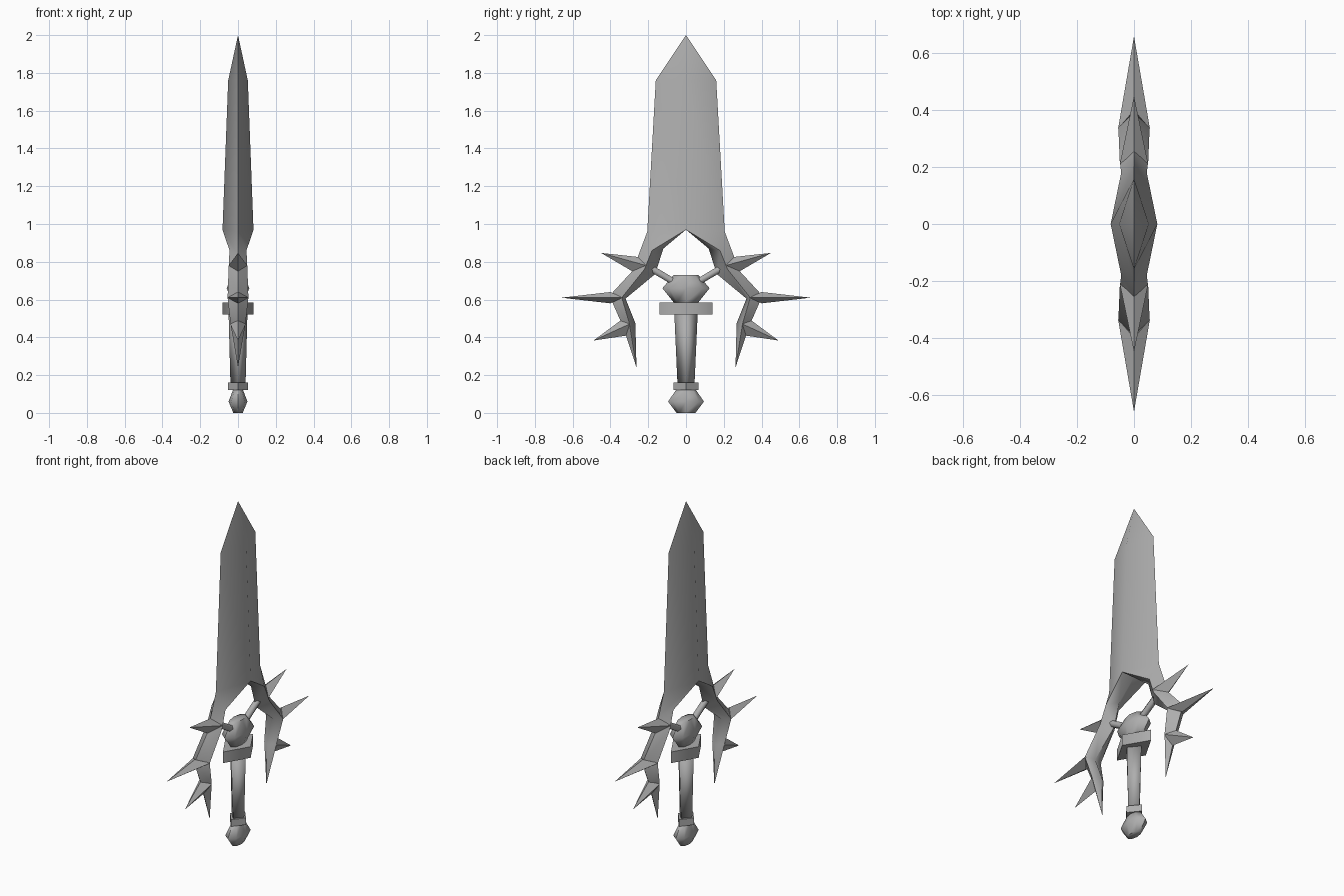
import bpy, bmesh, math
from mathutils import Vector

if "Cube" in bpy.data.objects:
    bpy.data.objects.remove(bpy.data.objects["Cube"])

steel = bpy.data.materials.new("steel_grey")
steel.diffuse_color = (0.42, 0.42, 0.42, 1)
steel.use_nodes = True
steel.node_tree.nodes["Principled BSDF"].inputs["Base Color"].default_value = steel.diffuse_color


def loft(bm, rings):
    """Skin a list of equal-length point rings and cap both ends."""
    vs = [[bm.verts.new(p) for p in r] for r in rings]
    n = len(vs[0])
    for a, b in zip(vs, vs[1:]):
        for i in range(n):
            j = (i + 1) % n
            bm.faces.new((a[i], a[j], b[j], b[i]))
    return vs


def finish(name, bm, angle=65):
    bmesh.ops.remove_doubles(bm, verts=bm.verts, dist=0.0005)
    bmesh.ops.recalc_face_normals(bm, faces=bm.faces)
    me = bpy.data.meshes.new(name)
    bm.to_mesh(me)
    bm.free()
    me.materials.append(steel)
    ob = bpy.data.objects.new(name, me)
    bpy.context.collection.objects.link(ob)
    bpy.ops.object.select_all(action='DESELECT')
    ob.select_set(True)
    bpy.context.view_layer.objects.active = ob
    bpy.ops.object.shade_smooth_by_angle(angle=math.radians(angle))
    return ob


def diamond(outer, ridge, inner, x, s=1):
    """Four-point section: (y, z) edges on the midplane, ridges at +-x."""
    return [(0, s * outer[0], outer[1]), (x, s * ridge[0], ridge[1]),
            (0, s * inner[0], inner[1]), (-x, s * ridge[0], ridge[1])]


def turned(name, profile, n, angle=65):
    """Stack of flattened n-sided rings given as (x radius, y radius, z)."""
    bm = bmesh.new()
    vs = loft(bm, [[(rx * math.cos(math.tau * i / n), ry * math.sin(math.tau * i / n), z)
                    for i in range(n)] for rx, ry, z in profile])
    bm.faces.new(vs[0])
    bm.faces.new(vs[-1])
    return finish(name, bm, angle)


# Blade with two curved prongs growing out of its base
bm = bmesh.new()
loft(bm, [diamond((0.205, 0.96), (0, 0.97), (-0.205, 0.96), 0.082),
          diamond((0.16, 1.76), (0, 1.76), (-0.16, 1.76), 0.052),
          [(0, 0, 2.0)] * 4])
for s in (1, -1):
    loft(bm, [diamond((0.205, 0.96), (0, 0.97), (0, 0.97), 0.082, s),
              diamond((0.25, 0.84), (0.18, 0.86), (0.12, 0.87), 0.045, s),
              diamond((0.285, 0.75), (0.22, 0.76), (0.163, 0.735), 0.05, s),
              diamond((0.405, 0.62), (0.34, 0.61), (0.32, 0.605), 0.055, s),
              diamond((0.335, 0.46), (0.30, 0.475), (0.268, 0.475), 0.04, s),
              [(0, s * 0.262, 0.24)] * 4])
finish("blade_and_prongs", bm)

# Spikes on the outside of each prong: tip, upper base, ridge, lower base, thickness
spikes = [((0.45, 0.847), (0.25, 0.825), (0.21, 0.78), (0.285, 0.75), 0.05),
          ((0.66, 0.61), (0.40, 0.64), (0.335, 0.61), (0.40, 0.58), 0.056),
          ((0.49, 0.383), (0.345, 0.49), (0.30, 0.47), (0.31, 0.41), 0.041)]
for s, side in ((1, "back"), (-1, "front")):
    bm = bmesh.new()
    for tip, up, ridge, low, x in spikes:
        vs = loft(bm, [diamond(up, ridge, low, x, s), [(0, s * tip[0], tip[1])] * 4])
        bm.faces.new(vs[0])
    finish(side + "_spikes", bm)

    # Rod joining the prong to the collar
    a, b = Vector((0, s * 0.05, 0.685)), Vector((0, s * 0.185, 0.765))
    d = (b - a).normalized()
    u, w = Vector((1, 0, 0)), d.cross(Vector((1, 0, 0)))
    bm = bmesh.new()
    vs = loft(bm, [[p + 0.02 * (math.cos(t) * u + math.sin(t) * w)
                    for t in (math.tau * i / 6 for i in range(6))] for p in (a, b)])
    for r in vs:
        bm.faces.new(r)
    finish(side + "_rod", bm)

# Hilt, from collar down to pommel
turned("collar", [(0.03, 0.065, 0.585), (0.06, 0.125, 0.66), (0.03, 0.065, 0.73)], 8)
turned("guard", [(0.082, 0.14, 0.52), (0.082, 0.14, 0.585)], 4)
turned("grip", [(0.04, 0.045, 0.15), (0.05, 0.062, 0.53)], 4, 100)
turned("pommel_ring", [(0.052, 0.065, 0.12), (0.052, 0.065, 0.16)], 4)
turned("pommel", [(0.025, 0.05, 0.0), (0.05, 0.095, 0.06), (0.025, 0.05, 0.125)], 8)
